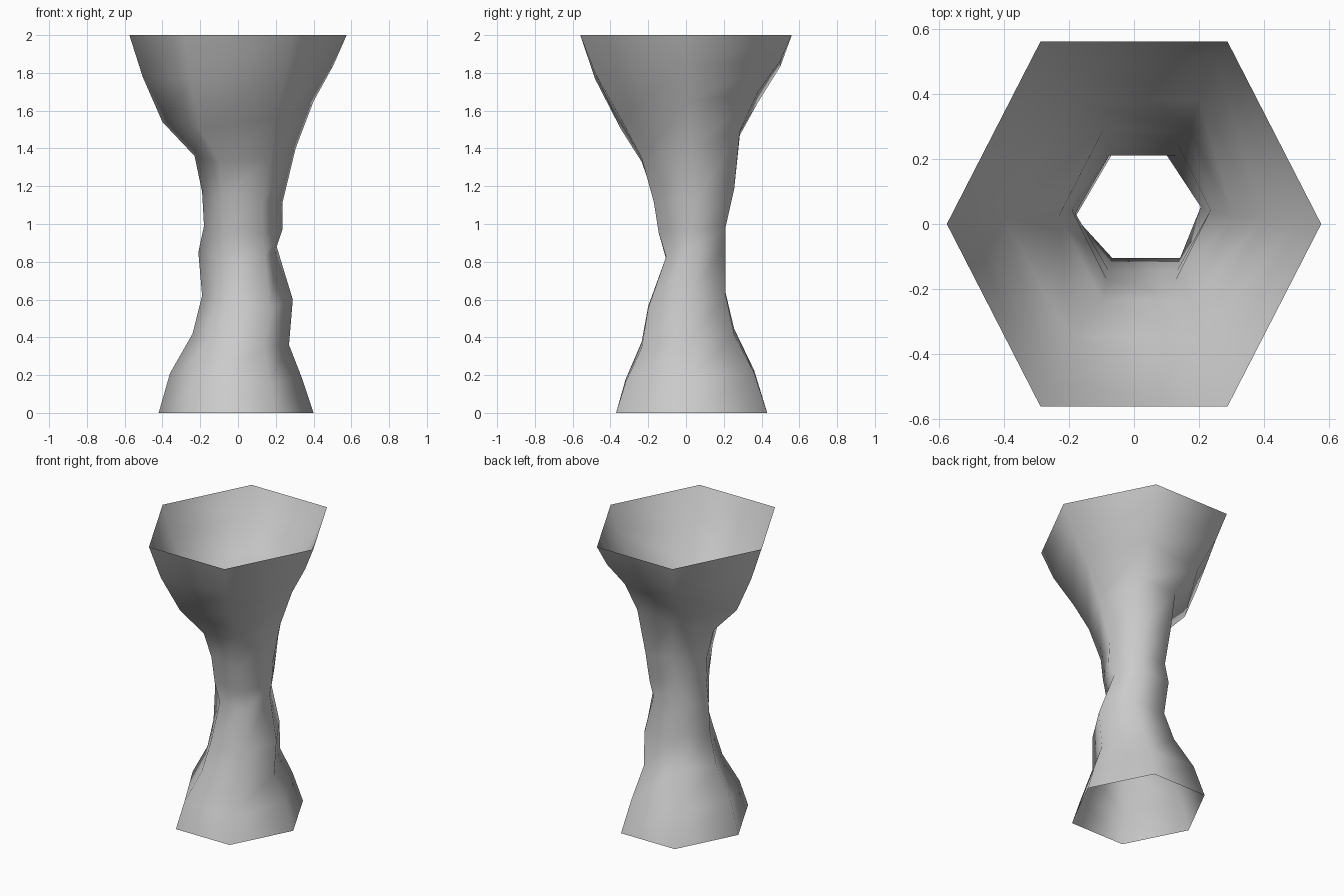
import bpy, bmesh

if "Cube" in bpy.data.objects:
    bpy.data.objects.remove(bpy.data.objects["Cube"])

# Side profiles of the hourglass tube, bottom to top: (offset, height)
left = [(-.42, 0), (-.36, .21), (-.24, .42), (-.19, .62), (-.21, .85), (-.18, .99),
        (-.19, 1.17), (-.23, 1.36), (-.40, 1.54), (-.505, 1.78), (-.575, 2)]
right = [(.40, 0), (.34, .18), (.27, .36), (.29, .60), (.205, .88), (.235, .97),
         (.235, 1.11), (.305, 1.40), (.40, 1.65), (.505, 1.84), (.575, 2)]
front = [(-.37, 0), (-.32, .17), (-.235, .36), (-.20, .56), (-.105, .82), (-.145, .96),
         (-.17, 1.13), (-.235, 1.34), (-.345, 1.53), (-.48, 1.78), (-.56, 2)]
back = [(.43, 0), (.36, .22), (.255, .43), (.21, .63), (.21, .88), (.21, .99),
        (.255, 1.2), (.285, 1.48), (.38, 1.67), (.50, 1.85), (.56, 2)]
# Sideways shift of the front edge at the pinched waist ring
front_shift = {4: .04}

bm = bmesh.new()
rings = []
for i, ((xl, zl), (xr, zr), (yf, zf), (yb, zb)) in enumerate(zip(left, right, front, back)):
    cx, cy, r = (xl + xr) / 2, (yf + yb) / 2, (xr - xl) / 4
    tilt = (zr - zl) / 4
    fx = cx + front_shift.get(i, 0)
    # Hexagon ring, counter-clockwise from the right corner
    ring = [(xr, cy, zr), (cx + r, yb, zb + tilt), (cx - r, yb, zb - tilt),
            (xl, cy, zl), (fx - r, yf, zf - tilt), (fx + r, yf, zf + tilt)]
    rings.append([bm.verts.new(p) for p in ring])

# Skin between the rings, open at both ends
for a, b in zip(rings, rings[1:]):
    for k in range(6):
        n = (k + 1) % 6
        f = bm.faces.new((a[k], a[n], b[n], b[k]))
        f.smooth = True

mesh = bpy.data.meshes.new("hourglass_tube")
bm.to_mesh(mesh)
bm.free()
tube = bpy.data.objects.new("hourglass_tube", mesh)
bpy.context.collection.objects.link(tube)

grey = bpy.data.materials.new("light grey")
grey.diffuse_color = (.6, .6, .6, 1)
grey.use_nodes = True
grey.node_tree.nodes["Principled BSDF"].inputs["Base Color"].default_value = grey.diffuse_color
mesh.materials.append(grey)
